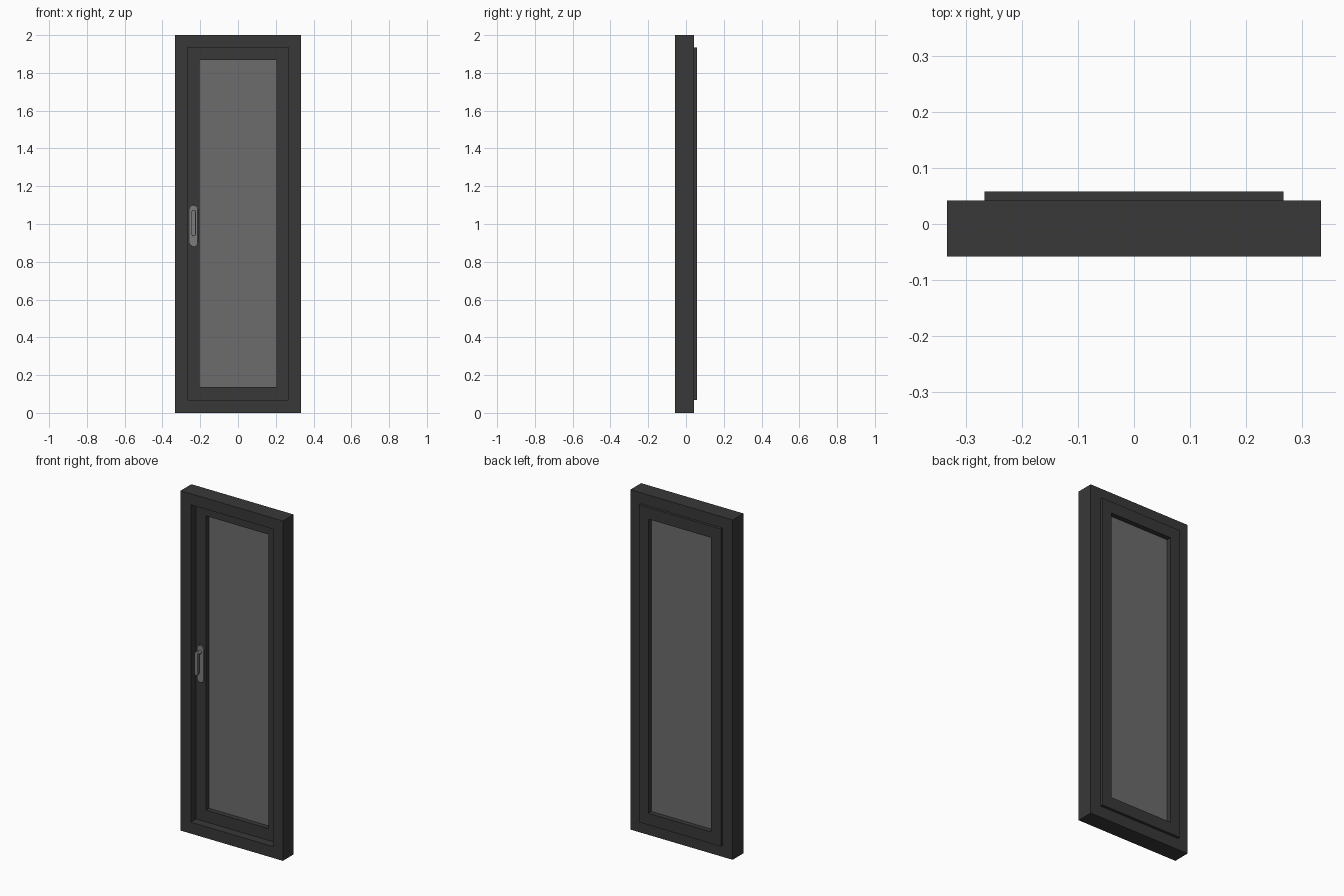
import bpy, bmesh, math

if "Cube" in bpy.data.objects:
    bpy.data.objects.remove(bpy.data.objects["Cube"])


def material(name, rgba):
    m = bpy.data.materials.new(name)
    m.diffuse_color = rgba
    m.use_nodes = True
    m.node_tree.nodes["Principled BSDF"].inputs["Base Color"].default_value = m.diffuse_color
    return m


DARK = material("dark_paint", (0.04, 0.04, 0.04, 1))
METAL = material("handle_metal", (0.2, 0.2, 0.2, 1))
GLASS = material("tinted_glass", (0.15, 0.15, 0.15, 0.75))


def finish(name, bm, mat, smooth=False):
    bmesh.ops.recalc_face_normals(bm, faces=bm.faces)
    me = bpy.data.meshes.new(name)
    bm.to_mesh(me)
    bm.free()
    ob = bpy.data.objects.new(name, me)
    bpy.context.collection.objects.link(ob)
    me.materials.append(mat)
    if smooth:
        bpy.ops.object.select_all(action='DESELECT')
        ob.select_set(True)
        bpy.context.view_layer.objects.active = ob
        bpy.ops.object.shade_smooth_by_angle(angle=math.radians(35))
    return ob


def rect(x, z0, z1):
    return [(-x, z0), (x, z0), (x, z1), (-x, z1)]


def ring(name, outer, inner, y0, y1, mat):
    """Rectangular frame swept from four mitred corners."""
    bm = bmesh.new()
    loops = [[bm.verts.new((x, y, z)) for x, z in pts]
             for pts, y in ((outer, y0), (outer, y1), (inner, y1), (inner, y0))]
    for k in range(4):
        a, b = loops[k], loops[(k + 1) % 4]
        for i in range(4):
            j = (i + 1) % 4
            bm.faces.new((a[i], a[j], b[j], b[i]))
    return finish(name, bm, mat)


def prism(name, pts, y0, y1, mat, smooth=False, bevel=0):
    """Outline in the xz plane extruded along y."""
    bm = bmesh.new()
    a, b = ([bm.verts.new((x, y, z)) for x, z in pts] for y in (y0, y1))
    bm.faces.new(a)
    bm.faces.new(b[::-1])
    for i in range(len(pts)):
        j = (i + 1) % len(pts)
        bm.faces.new((a[i], b[i], b[j], a[j]))
    ob = finish(name, bm, mat, smooth)
    if bevel:
        mod = ob.modifiers.new("soft_edge", 'BEVEL')
        mod.width, mod.segments = bevel, 3
        mod.limit_method, mod.angle_limit = 'ANGLE', math.radians(40)
    return ob


def capsule(cx, z0, z1, r, n=16):
    """Upright slot outline with semicircular ends."""
    pts = []
    for cz, start in ((z1 - r, 0), (z0 + r, math.pi)):
        for i in range(n + 1):
            t = start + math.pi * i / n
            pts.append((cx + r * math.cos(t), cz + r * math.sin(t)))
    return pts


def circle(cx, cz, r, n=32):
    return [(cx + r * math.cos(2 * math.pi * i / n),
             cz + r * math.sin(2 * math.pi * i / n)) for i in range(n)]


# Fixed outer frame, opening sash and pane
sash_edge = rect(0.267, 0.067, 1.935)
ring("outer_frame", rect(0.333, 0, 2), sash_edge, -0.058, 0.042, DARK)
ring("sash", sash_edge, rect(0.204, 0.136, 1.867), -0.008, 0.058, DARK)
prism("glass_pane", rect(0.204, 0.136, 1.867), 0.021, 0.029, GLASS)

# Handle: backplate, spindle and hanging grip
HX = -0.235
prism("handle_plate", capsule(HX, 0.88, 1.10, 0.022), -0.016, -0.008, METAL, True, 0.002)
prism("handle_spindle", circle(HX, 1.06, 0.010), -0.042, -0.016, METAL, True)
prism("handle_grip", capsule(HX, 0.935, 1.075, 0.0115), -0.054, -0.039, METAL, True, 0.003)
